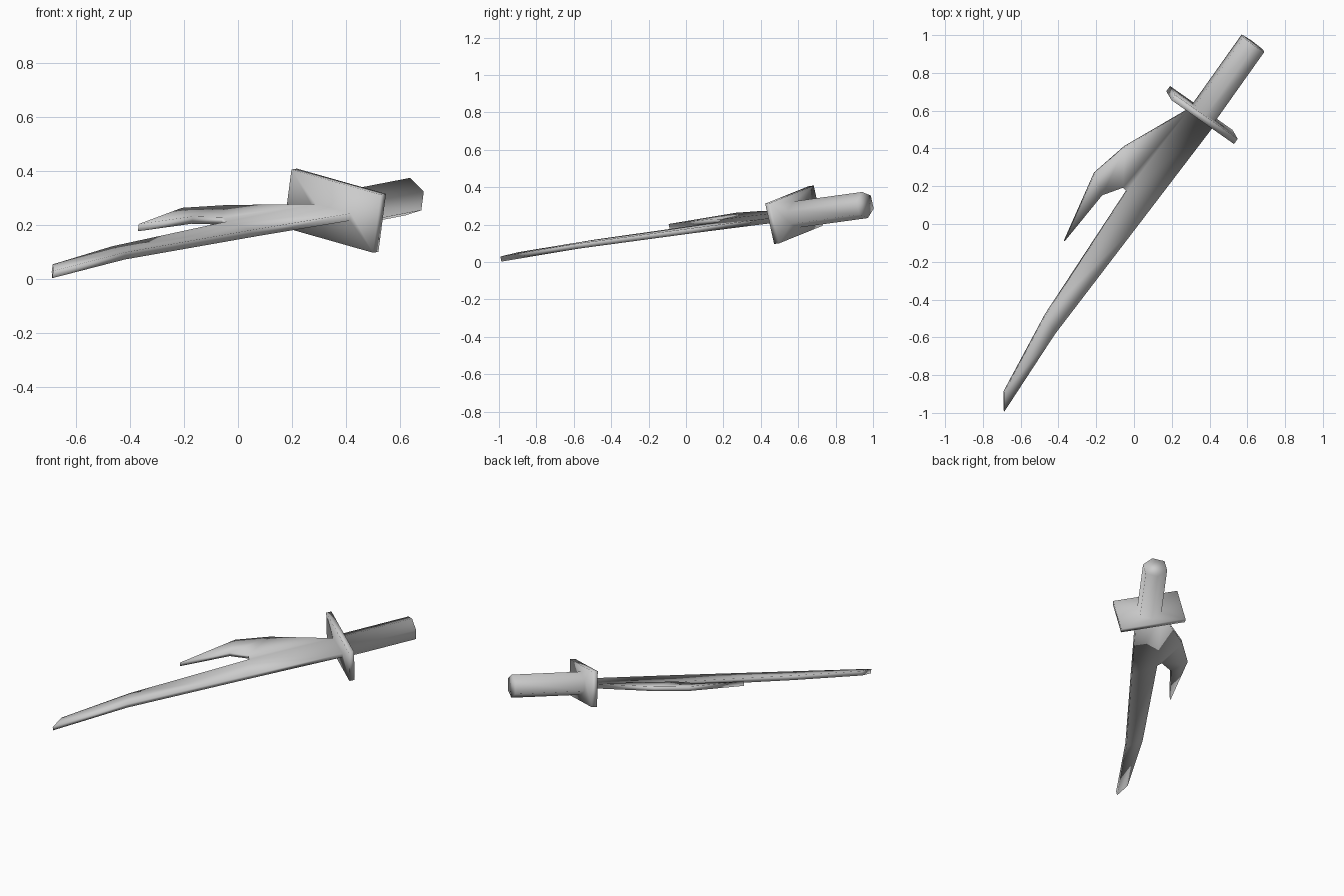
import bpy
import bmesh
from math import sin, cos, tau
from mathutils import Vector, Matrix

cube = bpy.data.objects.get("Cube")
if cube:
    bpy.data.objects.remove(cube, do_unlink=True)

steel = bpy.data.materials.new("plain_grey")
steel.use_nodes = True
grey = (0.6, 0.6, 0.6, 1)
steel.diffuse_color = grey
steel.node_tree.nodes["Principled BSDF"].inputs["Base Color"].default_value = grey

# Sword frame: along the grip, across the guard, and up out of the blade
along = Vector((0.59, 0.80, 0.10)).normalized()
up = Vector((0.135, -0.20, 0.97))
up = (up - along * up.dot(along)).normalized()
across = up.cross(along)
guard_centre = Vector((0.36, 0.577, 0.253))
grip_end = Vector((0.63, 0.957, 0.305))
guard_depth = 0.034
guard_front = guard_centre - along * guard_depth / 2
guard_back = guard_centre + along * guard_depth / 2
half_blade = up * 0.014

bm = bmesh.new()

# Blade with a forked side prong: two skins and a rim, open at the root
points = {
    "tip_l": (-0.69, -0.89, 0.04), "tip_r": (-0.688, -0.99, 0.016),
    "mid_l": (-0.47, -0.48, 0.107), "mid_r": (-0.42, -0.58, 0.085),
    "notch": (-0.04, 0.175, 0.20), "edge": (0.05, 0.035, 0.168),
    "root_l": (0.29, 0.61, 0.265), "root_r": (0.42, 0.52, 0.23),
    "crook": (-0.06, 0.195, 0.215), "inner": (-0.17, 0.155, 0.218),
    "prong": (-0.37, -0.09, 0.19), "outer": (-0.21, 0.27, 0.25),
    "shoulder": (-0.05, 0.41, 0.26),
}
panels = [panel.split() for panel in (
    "tip_l tip_r mid_r mid_l", "mid_l mid_r edge notch", "notch edge root_r root_l",
    "prong inner outer", "inner crook shoulder outer", "crook notch root_l shoulder",
)]
top, bottom = {}, {}
for name, co in points.items():
    co = Vector(co)
    if name.startswith("root"):
        co -= along * (co - guard_front).dot(along)
    top[name] = bm.verts.new(co + half_blade)
    bottom[name] = bm.verts.new(co - half_blade)

sides = [(a, b) for p in panels for a, b in zip(p, p[1:] + p[:1])]
for panel in panels:
    bm.faces.new([top[n] for n in panel])
    bm.faces.new([bottom[n] for n in reversed(panel)])
for a, b in sides:
    if (b, a) not in sides and (a, b) != ("root_r", "root_l"):
        bm.faces.new((top[b], top[a], bottom[a], bottom[b]))
root_loop = [e for e in bm.edges if e.is_boundary]


# Rectangular guard: a band with open front and back
def ring(centre, corners):
    verts = [bm.verts.new(centre + across * x + up * y) for x, y in corners]
    return [bm.edges.new(pair) for pair in zip(verts, verts[1:] + verts[:1])]


def bridge(first, second):
    bmesh.ops.bridge_loops(bm, edges=first + second)


w, h = 0.2075, 0.111
rectangle = [(w, h), (-w, h), (-w, -h), (w, -h)]
front_loop = ring(guard_front, rectangle)
back_loop = ring(guard_back, rectangle)
bridge(front_loop, back_loop)
bridge(root_loop, front_loop)

# Six-sided grip growing out of the back of the guard
hexagon = [(-0.08 * sin(tau * i / 6), 0.072 * cos(tau * i / 6)) for i in range(6)]
grip_start = ring(guard_back, hexagon)
grip_stop = ring(grip_end, hexagon)
bridge(back_loop, grip_start)
bridge(grip_start, grip_stop)
bmesh.ops.contextual_create(bm, geom=grip_stop)

# One smooth welded surface
bmesh.ops.recalc_face_normals(bm, faces=bm.faces)
for face in bm.faces:
    face.smooth = True
mesh = bpy.data.meshes.new("sword")
bm.to_mesh(mesh)
bm.free()
mesh.materials.append(steel)
sword = bpy.data.objects.new("sword", mesh)
bpy.context.collection.objects.link(sword)
